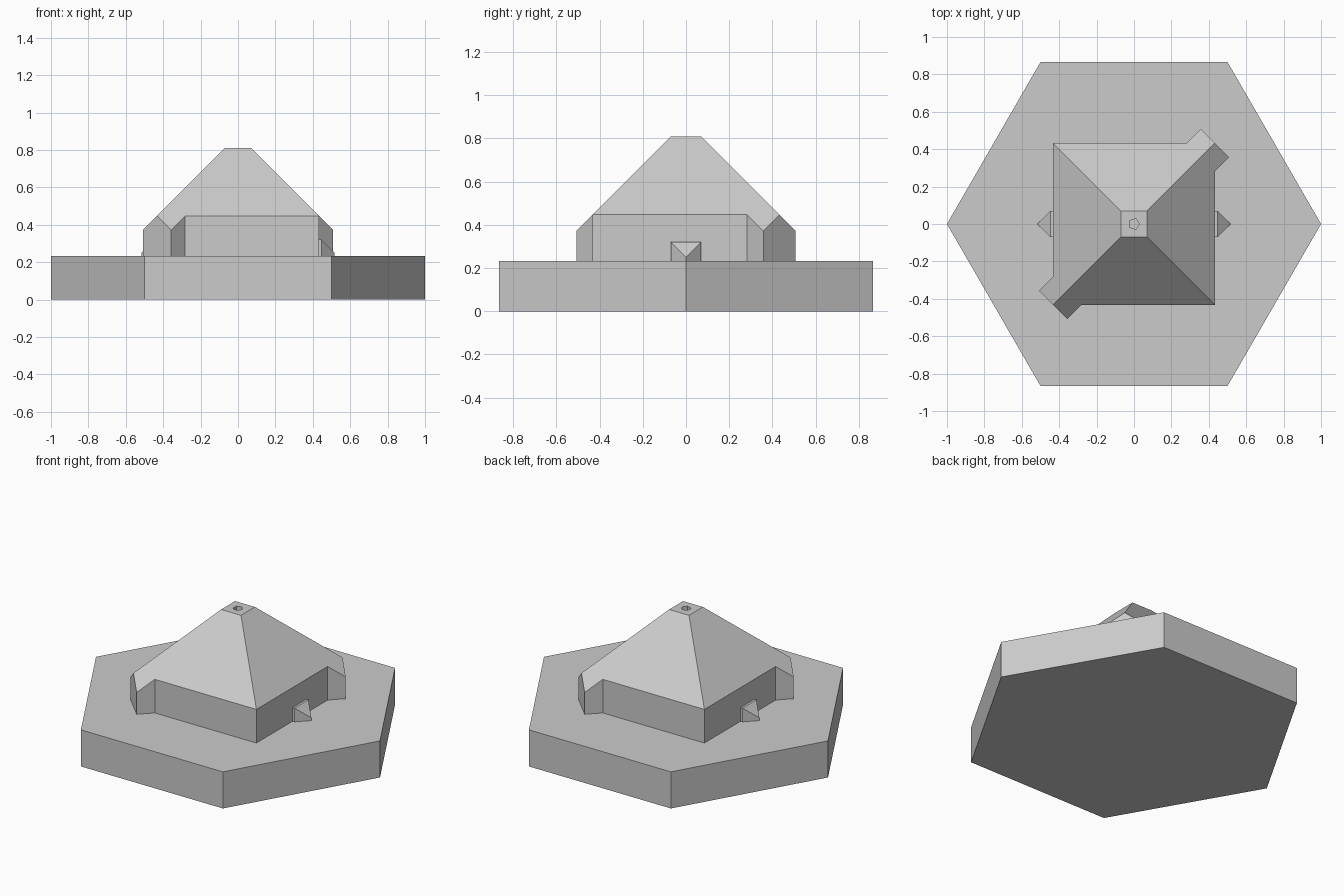
import bpy
import bmesh
import math

cube = bpy.data.objects.get("Cube")
if cube:
    bpy.data.objects.remove(cube, do_unlink=True)

grey = bpy.data.materials.new("plain grey")
grey.use_nodes = True
COLOUR = (0.6, 0.6, 0.6, 1)
grey.diffuse_color = COLOUR
grey.node_tree.nodes["Principled BSDF"].inputs["Base Color"].default_value = COLOUR

BASE_TOP = 0.233    # top of the hexagonal slab
SINK = 0.2          # upper parts start just inside the slab
ROOF_TOP = 0.81
HALF = 0.433        # half width of the square house
FLAT = 0.07         # half width of the flat roof top
WING = 0.075        # half width of a diagonal corner wing, along each axis


def make_object(name, bm):
    bmesh.ops.recalc_face_normals(bm, faces=bm.faces)
    mesh = bpy.data.meshes.new(name)
    bm.to_mesh(mesh)
    bm.free()
    mesh.materials.append(grey)
    obj = bpy.data.objects.new(name, mesh)
    bpy.context.collection.objects.link(obj)
    return obj


def prism(name, sides, radius, bottom, top):
    bm = bmesh.new()
    ring = [(radius * math.cos(math.tau * i / sides),
             radius * math.sin(math.tau * i / sides)) for i in range(sides)]
    low = [bm.verts.new((x, y, bottom)) for x, y in ring]
    high = [bm.verts.new((x, y, top)) for x, y in ring]
    walls_and_floor(bm, low, high)
    bm.faces.new(high)
    return make_object(name, bm)


def walls_and_floor(bm, low, high):
    bm.faces.new(low[::-1])
    for i in range(len(low)):
        j = (i + 1) % len(low)
        bm.faces.new((low[i], low[j], high[j], high[i]))


def roof_height(x, y):
    return ROOF_TOP + FLAT - max(abs(x), abs(y))


# Hexagonal slab
prism("hexagonal_base", 6, 1, 0, BASE_TOP)

# House: square outline with wings on two opposite corners, under 45 degree slopes
half_outline = [(-HALF, -HALF), (-HALF + WING, -HALF - WING), (-HALF + 2 * WING, -HALF),
                (HALF, -HALF), (HALF, HALF - 2 * WING), (HALF + WING, HALF - WING)]
outline = half_outline + [(-x, -y) for x, y in half_outline]
bm = bmesh.new()
low = [bm.verts.new((x, y, SINK)) for x, y in outline]
eaves = [bm.verts.new((x, y, roof_height(x, y))) for x, y in outline]
peak = [bm.verts.new((x * FLAT, y * FLAT, ROOF_TOP))
        for x, y in ((-1, -1), (1, -1), (1, 1), (-1, 1))]
walls_and_floor(bm, low, eaves)
bm.faces.new(peak)
for side in range(4):
    edge = [eaves[(side * 3 + k) % len(eaves)] for k in range(4)]
    bm.faces.new(edge + [peak[(side + 1) % 4], peak[side]])
house = make_object("house_with_roof", bm)

# Small five-sided hole in the flat roof top
cutter = prism("hole_cutter", 5, 0.03, 0.5, 0.9)
cutter.hide_render = True
cutter.display_type = 'WIRE'
hole = house.modifiers.new("roof_hole", 'BOOLEAN')
hole.operation = 'DIFFERENCE'
hole.solver = 'EXACT'
hole.object = cutter
bpy.context.view_layer.update()
depsgraph = bpy.context.evaluated_depsgraph_get()
cut_mesh = bpy.data.meshes.new_from_object(house.evaluated_get(depsgraph))
house.modifiers.clear()
house.data = cut_mesh
bpy.data.objects.remove(cutter, do_unlink=True)

# Pointed spouts on both sides, with tops sloping down to the tip
for name, s in (("left_spout", 1), ("right_spout", -1)):
    plan = [(0.4, -0.07, 0.32), (0.447, -0.07, 0.32), (0.517, 0, 0.25),
            (0.447, 0.07, 0.32), (0.4, 0.07, 0.32)]
    bm = bmesh.new()
    low = [bm.verts.new((s * x, y, SINK)) for x, y, z in plan]
    high = [bm.verts.new((s * x, y, z)) for x, y, z in plan]
    walls_and_floor(bm, low, high)
    bm.faces.new(high[1:4])
    bm.faces.new((high[0], high[1], high[3], high[4]))
    make_object(name, bm)
